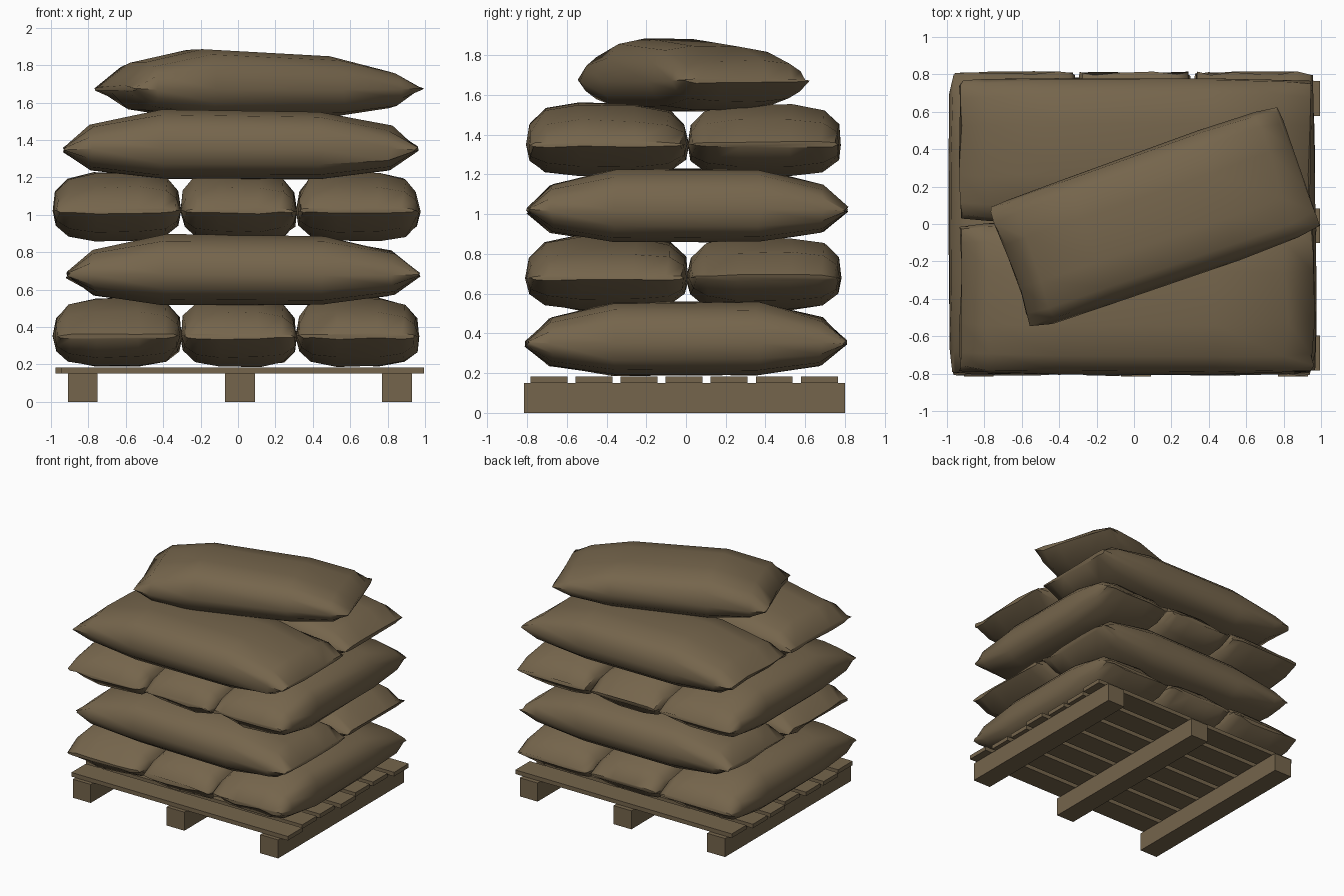
import bpy, bmesh, math, random
from mathutils import Matrix

random.seed(4)
cube = bpy.data.objects.get("Cube")
if cube:
    bpy.data.objects.remove(cube, do_unlink=True)

burlap = bpy.data.materials.new("burlap_brown")
burlap.use_nodes = True
colour = (0.178, 0.130, 0.072, 1)
burlap.diffuse_color = colour
burlap.node_tree.nodes["Principled BSDF"].inputs["Base Color"].default_value = colour


def finish(bm, name):
    bmesh.ops.recalc_face_normals(bm, faces=bm.faces)
    mesh = bpy.data.meshes.new(name)
    bm.to_mesh(mesh)
    bm.free()
    mesh.materials.append(burlap)
    obj = bpy.data.objects.new(name, mesh)
    bpy.context.scene.collection.objects.link(obj)
    return obj


def box(name, x0, x1, y0, y1, z0, z1):
    bm = bmesh.new()
    size = Matrix.Diagonal((x1 - x0, y1 - y0, z1 - z0, 1))
    centre = Matrix.Translation(((x0 + x1) / 2, (y0 + y1) / 2, (z0 + z1) / 2))
    bmesh.ops.create_cube(bm, size=1, matrix=centre @ size)
    return finish(bm, name)


# Quarter of the sack cross-section (across, up), mirrored into a closed ring
QUARTER = [(1, 0), (0.95, 0.5), (0.76, 0.85), (0.35, 1)]
upper = QUARTER + [(-a, b) for a, b in reversed(QUARTER)]
RING = upper + [(a, -b) for a, b in reversed(upper[1:-1])]
# Stations along the sack: position, width, fullness
HALF = [(1, 0.94, 0.07), (0.85, 0.98, 0.62), (0.45, 1, 1)]
STATIONS = [(-p, w, f) for p, w, f in HALF] + [(p, w, f) for p, w, f in reversed(HALF)]


def sack(name, centre, length, width, z0, z1, turn=0, lean=0.0, roll=0.0):
    """Pillow sack lofted along its length, with pinched seams at both ends."""
    bm = bmesh.new()
    seam = z0 + (z1 - z0) * 0.44
    rings = []
    for p, w, f in STATIONS:
        ring = []
        for a, b in RING:
            rise = (z1 - seam) * (1 - lean * p - roll * a) if b > 0 else seam - z0
            fill = f if b > 0 else min(1, f * 1.12)
            slack = random.uniform(-0.012, 0.012)
            ring.append(bm.verts.new((p * length / 2 + slack,
                                      a * w * width / 2 + slack * 0.6,
                                      seam + b * rise * fill + slack * 0.4)))
        rings.append(ring)
    for r, s in zip(rings, rings[1:]):
        for i in range(len(r)):
            j = (i + 1) % len(r)
            bm.faces.new((r[i], r[j], s[j], s[i]))
    bm.faces.new(rings[0])
    bm.faces.new(rings[-1])
    place = Matrix.Translation((centre[0], centre[1], 0)) @ Matrix.Rotation(math.radians(turn), 4, "Z")
    bm.transform(place)
    obj = finish(bm, name)
    bpy.ops.object.select_all(action="DESELECT")
    obj.select_set(True)
    bpy.context.view_layer.objects.active = obj
    bpy.ops.object.shade_smooth_by_angle(angle=math.radians(50))
    return obj


# Pallet: three bearers under seven deck slats
for i, x in enumerate((-0.83, 0.01, 0.85)):
    box(f"pallet_bearer_{i + 1}", x - 0.08, x + 0.08, -0.815, 0.8, 0, 0.15)
for i in range(7):
    y = -0.69 + i * 0.2268
    shift = 0.03 if i % 3 == 0 else 0
    box(f"pallet_slat_{i + 1}", -0.975 + shift, 0.965 + shift, y - 0.093, y + 0.093, 0.15, 0.183)

# Layers of three sacks lying front to back
for layer, z0, shift in (("first", 0.19, 0.0), ("third", 0.86, 0.005)):
    for side, x, width in (("right", -0.645, 0.69), ("middle", 0.005, 0.62), ("left", 0.64, 0.66)):
        sack(f"{layer}_layer_{side}_sack", (x, shift), 1.6, width, z0, z0 + 0.365,
             turn=90, roll=0.03 if side == "right" else -0.03)

# Layers of two sacks lying side to side
for layer, z0, x in (("second", 0.52, 0.03), ("fourth", 1.19, 0.015)):
    sack(f"{layer}_layer_front_sack", (x, -0.395), 1.88, 0.82, z0, z0 + 0.365, lean=0.06, roll=0.03)
    sack(f"{layer}_layer_back_sack", (x - 0.01, 0.395), 1.86, 0.78, z0, z0 + 0.36, lean=-0.02)

# Single sack thrown across the top
sack("top_sack", (0.11, 0.035), 1.62, 0.72, 1.52, 1.865, turn=19.2, lean=0.2, roll=0.03)
